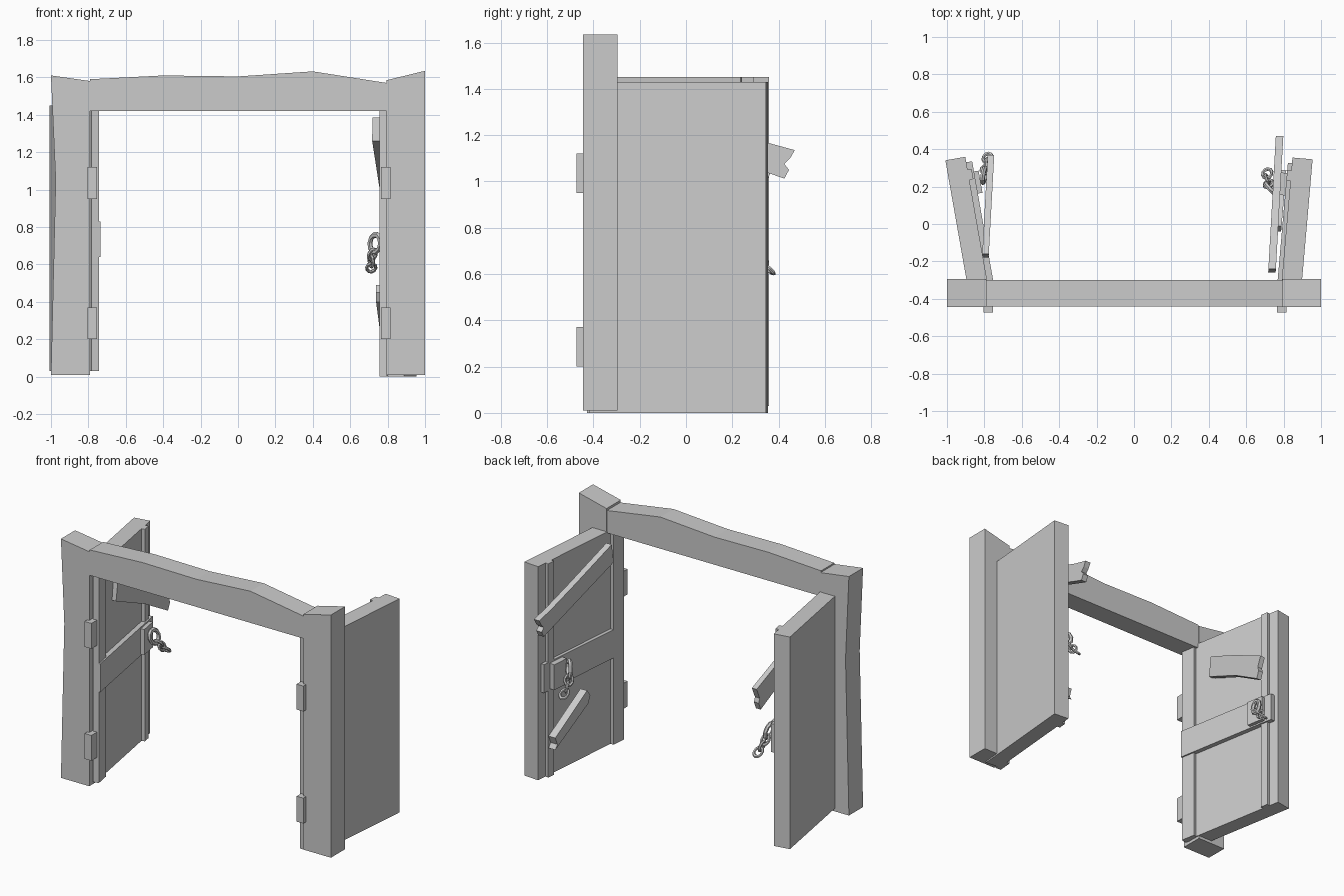
import bpy, bmesh, math
from mathutils import Vector, Quaternion

if "Cube" in bpy.data.objects:
    bpy.data.objects.remove(bpy.data.objects["Cube"])


def prism(name, outline, w0, w1, place):
    """Extrude a (u, v) outline from w0 to w1; place maps (u, v, w) to space."""
    bm = bmesh.new()
    a = [bm.verts.new(place(u, v, w0)) for u, v in outline]
    b = [bm.verts.new(place(u, v, w1)) for u, v in outline]
    bm.faces.new(a)
    bm.faces.new(b[::-1])
    n = len(a)
    for i in range(n):
        j = (i + 1) % n
        bm.faces.new((a[i], b[i], b[j], a[j]))
    bmesh.ops.recalc_face_normals(bm, faces=bm.faces[:])
    mesh = bpy.data.meshes.new(name)
    bm.to_mesh(mesh)
    bm.free()
    ob = bpy.data.objects.new(name, mesh)
    bpy.context.collection.objects.link(ob)
    return ob


def rect(u0, u1, v0, v1):
    return [(u0, v0), (u1, v0), (u1, v1), (u0, v1)]


def front(u, v, w):
    return Vector((u, w, v))


# Door frame: two posts and a worn lintel
prism("left_post", [(-1, .01), (-.79, .01), (-.79, 1.58), (-1, 1.61), (-.975, 1.05)],
      -.445, -.295, front)
prism("right_post", [(.795, .01), (1, .01), (1, 1.635), (.795, 1.585)], -.445, -.295, front)
prism("lintel", [(-.79, 1.42), (.795, 1.42), (.795, 1.57), (.4, 1.632), (0, 1.605),
                 (-.4, 1.61), (-.79, 1.59)], -.44, -.3, front)

# Hinge blocks
for side, x in (("left", -.78), ("right", .79)):
    for level, z in (("lower", .2), ("upper", .95)):
        prism(f"{side}_{level}_hinge", rect(x - .025, x + .025, z, z + .17), -.473, -.40, front)


# Open doors: u runs along the door, w runs outward from its inner face
def door(side, sign, px, py, angle, z0, z1, rail_z, rail_w):
    c, s = math.cos(math.radians(angle)), math.sin(math.radians(angle))

    def place(u, v, w):
        return Vector((sign * (px + u * s + w * c), py + u * c - w * s, v))

    prism(side + "_door_slab", rect(.02, .785, z0, z1), .022, .13, place)
    prism(side + "_hinge_stile", rect(0, .1, z0, z1), 0, .04, place)
    prism(side + "_free_stile", rect(.66, .715, z0, z1), 0, .04, place)
    prism(side + "_rail", rect(.0, .755, rail_z, rail_z + .19), rail_w, .04, place)
    prism(side + "_lock_plate", rect(.58, .70, rail_z + .01, rail_z + .18), -.035, .03, place)


door("left", -1, .744, -.41, 10, .03, 1.45, .64, -.01)
door("right", 1, .757, -.425, 5, 0, 1.43, .58, 0)


# Broken planks, outlined in the side view and leaning in x
def plank(name, outline, x, slope, thick):
    prism(name, outline, -thick / 2, thick / 2,
          lambda u, v, w: Vector((x + slope * u + w, u, v)))


plank("right_upper_plank", [(-.26, 1.26), (.1, 1.13), (.36, 1.035), (.425, 1.012), (.445, 1.05),
                            (.425, 1.075), (.45, 1.10), (.47, 1.135), (.36, 1.165),
                            (.12, 1.25), (-.24, 1.385)], .752, .056, .04)
plank("left_upper_plank", [(-.18, 1.15), (.10, 1.03), (.33, .90), (.35, .95), (.34, .98),
                           (.37, 1.05), (.10, 1.18), (-.16, 1.29)], -.785, .055, .035)
plank("right_lower_plank", [(.29, .20), (.27, .23), (.29, .28), (-.01, .49), (-.04, .45),
                            (-.02, .40)], .765, .085, .05)


# Hanging chains
def chain(side, points):
    for i in range(len(points) - 1):
        p, q = Vector(points[i]), Vector(points[i + 1])
        big = 1.5 if i == 0 else 1
        bpy.ops.mesh.primitive_torus_add(major_segments=10, minor_segments=6,
                                         major_radius=.025 * big, minor_radius=.009 * big,
                                         location=(p + q) / 2)
        ob = bpy.context.object
        ob.name = f"{side}_chain_link_{i + 1}"
        ob.rotation_mode = 'QUATERNION'
        twist = Quaternion((1, 0, 0), math.radians(75 if i % 2 == 0 else -15))
        ob.rotation_quaternion = (q - p).to_track_quat('X', 'Z') @ twist
        ob.scale = (1.3, 1, 1)


chain("right", [(.745, .17, .755), (.722, .205, .67), (.715, .225, .635),
                (.71, .25, .60), (.715, .29, .565)])
chain("left", [(-.81, .24, .78), (-.795, .28, .70), (-.79, .305, .67),
               (-.785, .335, .64), (-.78, .37, .61)])
